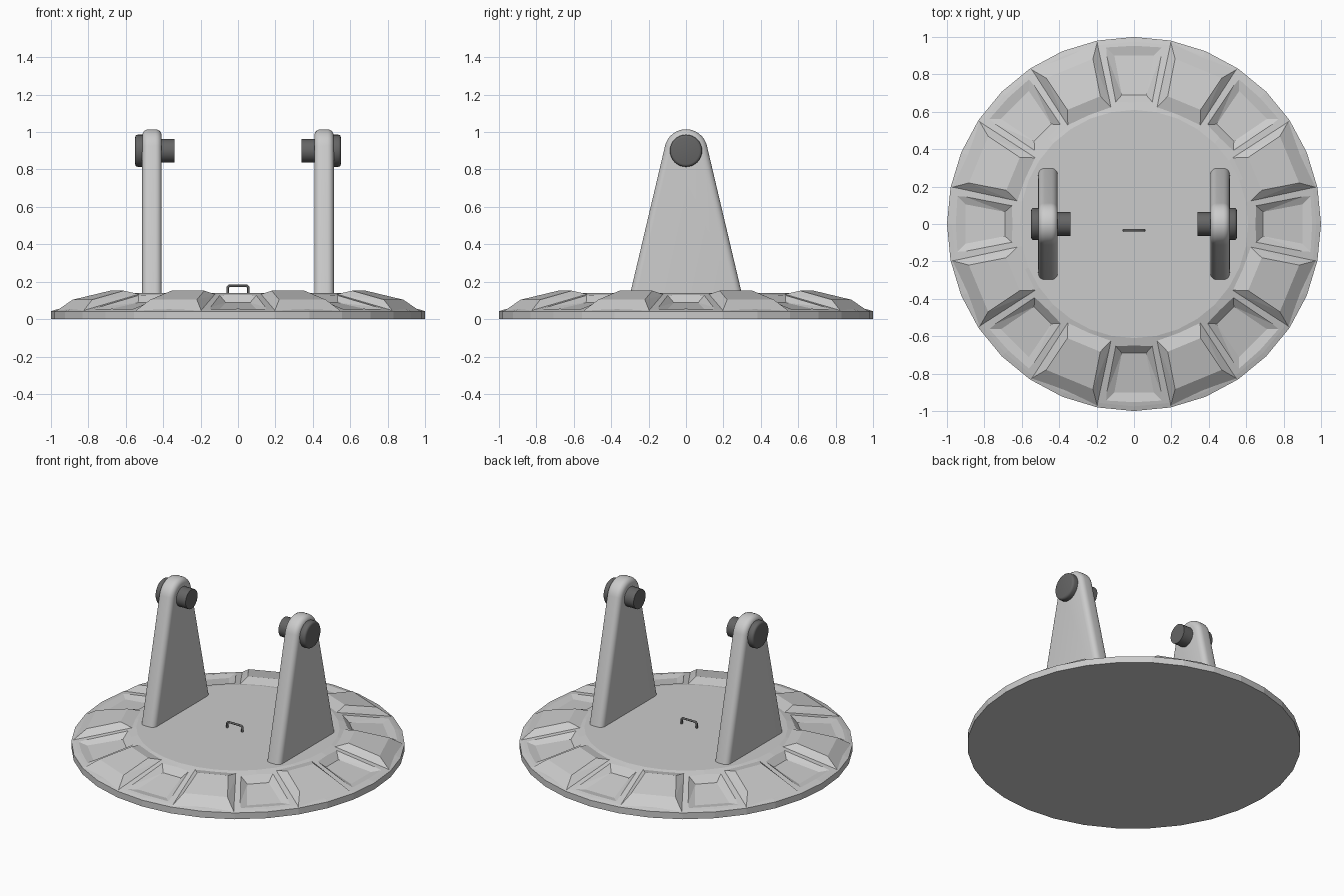
import bpy, bmesh, math
from mathutils import Vector, Matrix

if "Cube" in bpy.data.objects:
    bpy.data.objects.remove(bpy.data.objects["Cube"])

dark = bpy.data.materials.new("dark_grey")
dark.diffuse_color = (0.13, 0.13, 0.13, 1)
dark.use_nodes = True
dark.node_tree.nodes["Principled BSDF"].inputs["Base Color"].default_value = dark.diffuse_color


def make(name, bm, mat=None):
    bmesh.ops.recalc_face_normals(bm, faces=bm.faces)
    me = bpy.data.meshes.new(name)
    bm.to_mesh(me)
    bm.free()
    ob = bpy.data.objects.new(name, me)
    bpy.context.collection.objects.link(ob)
    if mat:
        me.materials.append(mat)
    return ob


def smooth(ob, deg=35):
    bpy.ops.object.select_all(action='DESELECT')
    ob.select_set(True)
    bpy.context.view_layer.objects.active = ob
    bpy.ops.object.shade_smooth_by_angle(angle=math.radians(deg))


def radial_hulls(name, points, start):
    """Eight copies of a mirrored convex block; points are (radius, half width, z)."""
    bm = bmesh.new()
    for i in range(8):
        rot = Matrix.Rotation(math.radians(start + 45 * i), 3, 'Z')
        vs = [bm.verts.new(rot @ Vector((r, s * w, z))) for r, w, z in points for s in (-1, 1)]
        bmesh.ops.convex_hull(bm, input=vs)
    return make(name, bm)


def slope(r):
    return 0.05 + (0.97 - r) * 0.25


# base disc, 32-sided, turned from a profile
bm = bmesh.new()
rings = []
for r, z in [(1, 0), (1, 0.042), (0.975, 0.05), (0.63, 0.135), (0.61, 0.14)]:
    rings.append([bm.verts.new((r * math.cos(a), r * math.sin(a), z))
                  for a in (math.tau * k / 32 for k in range(32))])
for lo, hi in zip(rings, rings[1:]):
    for k in range(32):
        n = (k + 1) % 32
        bm.faces.new((lo[k], lo[n], hi[n], hi[k]))
bm.faces.new(rings[0][::-1])
bm.faces.new(rings[-1])
base = make("base_disc", bm)

# eight sloping recesses cut into the rim
floor = [(0.69, 0.065, 0.088), (0.90, 0.105, 0.047)]
rim = [(0.65, 0.10, slope(0.65)), (0.95, 0.155, slope(0.95))]
top = [tuple(a + (b - a) * 1.3 for a, b in zip(f, m)) for f, m in zip(floor, rim)]
cutter = radial_hulls("recess_cutter", floor + top, 0)
cutter.hide_render = True
mod = base.modifiers.new("recesses", 'BOOLEAN')
mod.operation = 'DIFFERENCE'
mod.solver = 'EXACT'
mod.object = cutter
bpy.context.view_layer.objects.active = base
bpy.ops.object.modifier_apply(modifier=mod.name)
bpy.data.objects.remove(cutter)

# eight raised pads between the recesses
radial_hulls("raised_pads", [(0.61, 0.13, 0.13), (0.972, 0.19, 0.045),
                             (0.70, 0.095, 0.152), (0.90, 0.135, 0.104)], 22.5)


def upright(name, side):
    # tapered plate with round top, extruded along x with rounded rim
    bm = bmesh.new()
    R, zc, t = 0.115, 0.9, 0.052
    tilt = math.radians(14)
    outline = [(-0.30, 0.13), (0.30, 0.13)]
    for k in range(17):
        a = tilt + (math.pi - 2 * tilt) * k / 16
        outline.append((R * math.cos(a), zc + R * math.sin(a)))
    face = bm.faces.new([bm.verts.new((side * 0.46 - t, y, z)) for y, z in outline])
    ext = bmesh.ops.extrude_face_region(bm, geom=[face])
    bmesh.ops.translate(bm, vec=(2 * t, 0, 0),
                        verts=[v for v in ext['geom'] if isinstance(v, bmesh.types.BMVert)])
    rim_edges = [e for e in bm.edges
                 if abs(e.verts[0].co.x - e.verts[1].co.x) < 1e-5
                 and max(v.co.z for v in e.verts) > 0.2]
    bmesh.ops.bevel(bm, geom=rim_edges, offset=0.034, segments=5, profile=0.5, affect='EDGES')
    smooth(make(name, bm))


def pin(name, x0, x1, r, bevel=0):
    # round pin along x
    bm = bmesh.new()
    m = Matrix.Translation(((x0 + x1) / 2, 0, 0.9)) @ Matrix.Rotation(math.pi / 2, 4, 'Y')
    bmesh.ops.create_cone(bm, cap_ends=True, segments=32, radius1=r, radius2=r,
                          depth=abs(x1 - x0), matrix=m)
    if bevel:
        caps = [e for e in bm.edges if abs(e.verts[0].co.x - e.verts[1].co.x) < 1e-5]
        bmesh.ops.bevel(bm, geom=caps, offset=bevel, segments=3, profile=0.5, affect='EDGES')
    smooth(make(name, bm, dark))


for side, label in ((-1, "left"), (1, "right")):
    upright(label + "_upright", side)
    pin(label + "_pin_head", side * 0.49, side * 0.55, 0.086, 0.014)
    pin(label + "_pin_shaft", side * 0.34, side * 0.50, 0.063)

# small bent-wire handle
cu = bpy.data.curves.new("handle", 'CURVE')
cu.dimensions = '3D'
cu.bevel_depth = 0.007
cu.bevel_resolution = 2
cu.use_fill_caps = True
sp = cu.splines.new('POLY')
path = [(-0.055, 0.13), (-0.055, 0.17), (-0.047, 0.178), (0.047, 0.178), (0.055, 0.17), (0.055, 0.13)]
sp.points.add(len(path) - 1)
for p, (x, z) in zip(sp.points, path):
    p.co = (x, -0.033, z, 1)
cu.materials.append(dark)
bpy.context.collection.objects.link(bpy.data.objects.new("handle", cu))
